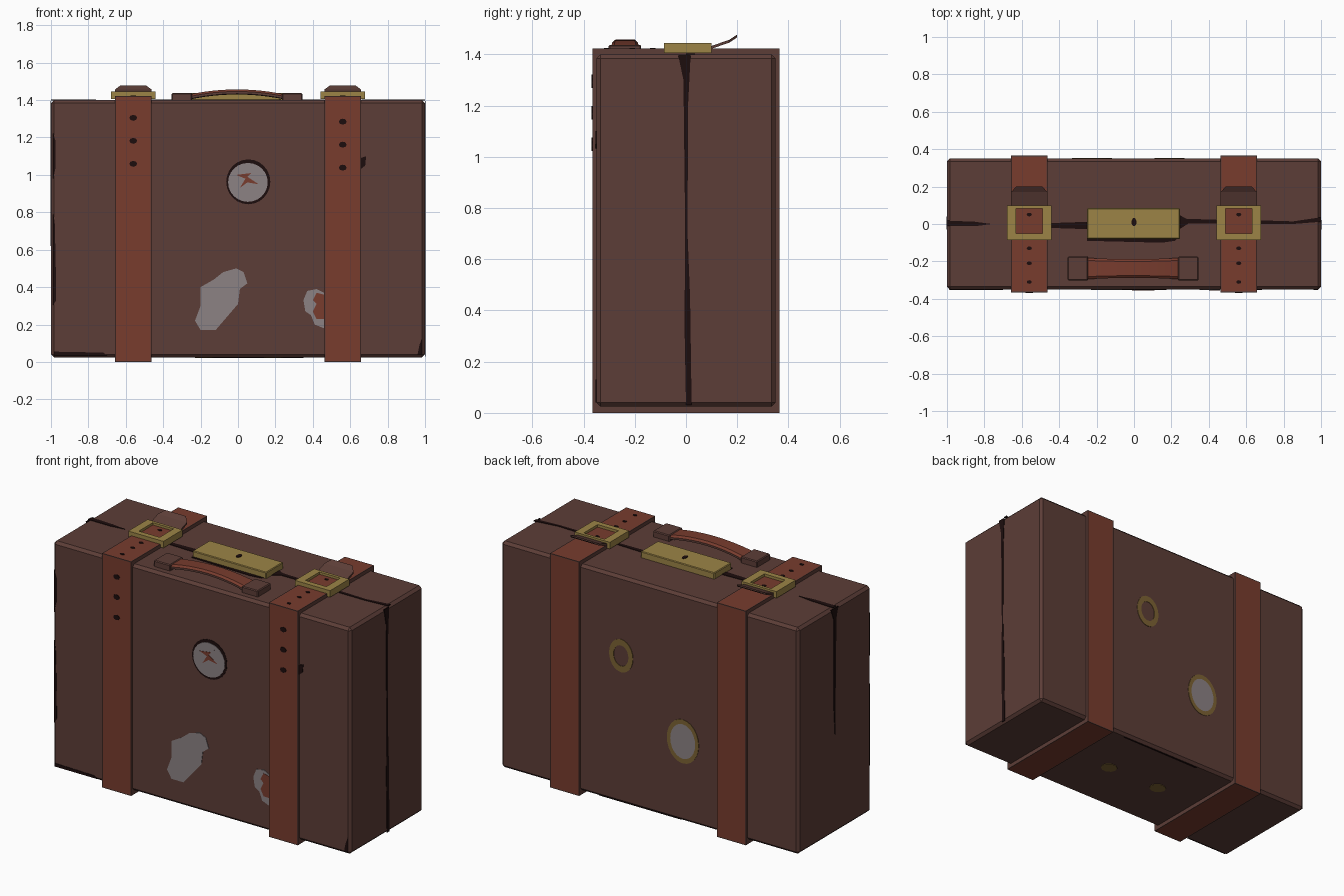
import bpy, bmesh, math
from mathutils import Vector

if "Cube" in bpy.data.objects:
    bpy.data.objects.remove(bpy.data.objects["Cube"])

def material(name, rgb):
    m = bpy.data.materials.new(name)
    m.diffuse_color = (*rgb, 1)
    m.use_nodes = True
    m.node_tree.nodes["Principled BSDF"].inputs["Base Color"].default_value = m.diffuse_color
    return m

BROWN = material("brown leather", (0.107, 0.047, 0.038))
RED = material("red leather", (0.188, 0.045, 0.027))
BRASS = material("brass", (0.332, 0.231, 0.061))
DULL = material("dull brass", (0.205, 0.125, 0.034))
GREY = material("grey paper", (0.262, 0.223, 0.231))
DARK = material("dark wear", (0.012, 0.004, 0.004))

def finish(name, bm, *mats):
    bmesh.ops.recalc_face_normals(bm, faces=bm.faces)
    me = bpy.data.meshes.new(name)
    bm.to_mesh(me)
    bm.free()
    for m in mats:
        me.materials.append(m)
    ob = bpy.data.objects.new(name, me)
    bpy.context.collection.objects.link(ob)
    return ob

def box(name, x, y, z, mat, bevel=0.0):
    bm = bmesh.new()
    bmesh.ops.create_cube(bm, size=1)
    for v in bm.verts:
        v.co = [(a + b) / 2 + c * (b - a) for (a, b), c in zip((x, y, z), v.co)]
    if bevel:
        bmesh.ops.bevel(bm, geom=bm.edges[:], offset=bevel, segments=1, affect='EDGES', profile=0.5)
    return finish(name, bm, mat)

def tube(bm, outer, inner, shift):
    """Solid frame between two closed loops, thickened by shift."""
    n = len(outer)
    rows = [[bm.verts.new(Vector(p) + o) for p in loop]
            for loop, o in ((outer, Vector()), (outer, shift), (inner, shift), (inner, Vector()))]
    for r in range(4):
        a, b = rows[r], rows[(r + 1) % 4]
        for i in range(n):
            bm.faces.new((a[i], a[(i + 1) % n], b[(i + 1) % n], b[i]))

# Surface planes for flat plates: 2D point to 3D, and outward direction
PLANES = {
    "front": (lambda u, v: (u, -0.35, v), Vector((0, -1, 0))),
    "back": (lambda u, v: (u, 0.35, v), Vector((0, 1, 0))),
    "top": (lambda u, v: (u, v, 1.40), Vector((0, 0, 1))),
    "bottom": (lambda u, v: (u, v, 0.025), Vector((0, 0, -1))),
    "right": (lambda u, v: (1, u, v), Vector((1, 0, 0))),
    "left": (lambda u, v: (-1, u, v), Vector((-1, 0, 0))),
}

def plate(name, plane, pts, mat, lift=0.0, thick=0.003):
    to3d, n = PLANES[plane]
    bm = bmesh.new()
    low = [bm.verts.new(Vector(to3d(*p)) + n * (lift - 0.001)) for p in pts]
    high = [bm.verts.new(Vector(to3d(*p)) + n * (lift + thick)) for p in pts]
    bm.faces.new(low)
    bm.faces.new(high)
    k = len(pts)
    for i in range(k):
        bm.faces.new((low[i], low[(i + 1) % k], high[(i + 1) % k], high[i]))
    return finish(name, bm, mat)

def oval(cx, cy, rx, ry, n=24):
    return [(cx + rx * math.cos(math.tau * i / n), cy + ry * math.sin(math.tau * i / n)) for i in range(n)]

def rect(x0, x1, y0, y1):
    return [(x0, y0), (x1, y0), (x1, y1), (x0, y1)]

def px(*pts):
    """Front outline given in hundredths."""
    return [(a / 100, b / 100) for a, b in pts]

# Case body
box("case_body", (-1, 1), (-0.35, 0.35), (0.025, 1.40), BROWN, 0.016)

for side, s in (("left", -1), ("right", 1)):
    cx = 0.56 * s
    # Strap around the case, red faces with brown border
    bm = bmesh.new()
    o = [(cx - 0.0975, y, z) for y, z in rect(-0.365, 0.365, 0.0, 1.422)]
    i = [(cx - 0.0975, y, z) for y, z in rect(-0.34, 0.34, 0.035, 1.39)]
    tube(bm, o, i, Vector((0.195, 0, 0)))
    bm.normal_update()
    outer = [f for f in bm.faces if abs(f.normal.x) < 0.5
             and (abs(f.calc_center_median().y) > 0.36 or not 0.01 < f.calc_center_median().z < 1.41)]
    bmesh.ops.inset_individual(bm, faces=outer, thickness=0.008)
    for f in outer:
        f.material_index = 1
    finish(side + "_strap", bm, BROWN, RED)

    # Buckle frame
    bm = bmesh.new()
    o = [(*p, 1.405) for p in rect(cx - 0.118, cx + 0.118, -0.085, 0.10)]
    i = [(*p, 1.405) for p in rect(cx - 0.07, cx + 0.07, -0.052, 0.082)]
    tube(bm, o, i, Vector((0, 0, 0.04)))
    finish(side + "_buckle", bm, BRASS)

    # Loose strap end curling up behind the buckle
    bm = bmesh.new()
    path = [(-0.07, 1.418, 0.09), (0.095, 1.42, 0.0975), (0.135, 1.434, 0.0975),
            (0.17, 1.446, 0.0975), (0.2, 1.466, 0.07)]
    rows = [[bm.verts.new((cx + a * w, y, z + t)) for a, t in ((-1, 0), (1, 0), (1, 0.011), (-1, 0.011))]
            for y, z, w in path]
    for a, b in zip(rows, rows[1:]):
        for k in range(4):
            f = bm.faces.new((a[k], a[(k + 1) % 4], b[(k + 1) % 4], b[k]))
            f.material_index = 1 if a is rows[0] else 0
    bm.faces.new(rows[0])
    bm.faces.new(rows[-1])
    finish(side + "_strap_end", bm, BROWN, RED)

    # Strap holes on the front and top
    for k in range(3):
        z = (1.305 if s < 0 else 1.285) - 0.123 * k
        plate(f"{side}_front_hole_{k}", "front", oval(cx, z, 0.021, 0.016, 8), DARK, 0.015)
    for k, (y, lift) in enumerate(((-0.31, 0.022), (-0.21, 0.022), (-0.13, 0.022), (0.05, 0.03))):
        plate(f"{side}_top_hole_{k}", "top", oval(cx, y, 0.014, 0.01, 8), DARK, lift)

# Handle mounts
for side, x in (("left", (-0.355, -0.245)), ("right", (0.235, 0.345))):
    box(side + "_handle_mount", x, (-0.302, -0.175), (1.395, 1.437), BROWN, 0.005)

# Arched grip, red on top
bm = bmesh.new()
section = [(-0.05, 0.004), (-0.05, 0.016), (-0.038, 0.027), (0.038, 0.027), (0.05, 0.016), (0.05, 0.004),
           (0.038, 0.0), (-0.038, 0.0)]
rows = []
for i in range(13):
    t = i / 6 - 1
    rise, w = 1.402 + 0.028 * (1 - t * t), 1.0 + 0.15 * t * t
    rows.append([bm.verts.new((-0.005 + 0.26 * t, -0.238 + y * w, rise + z)) for y, z in section])
for a, b in zip(rows, rows[1:]):
    for k in range(8):
        f = bm.faces.new((a[k], a[(k + 1) % 8], b[(k + 1) % 8], b[k]))
        f.material_index = 1 if k in (1, 2, 3) else 0
bm.faces.new(rows[0])
bm.faces.new(rows[-1])
finish("handle_grip", bm, BROWN, RED)

# Lock plate with keyhole
box("lock_plate", (-0.25, 0.245), (-0.08, 0.085), (1.395, 1.438), BRASS, 0.004)
plate("keyhole", "top", oval(0, 0.01, 0.014, 0.022, 10), DARK, 0.038)
plate("lock_shadow_line", "top", [(-0.25, -0.09), (0.15, -0.1), (0.22, -0.09), (0.24, -0.07), (-0.25, -0.07)], DARK)

# Opening seam on the top and ends
plate("top_seam_left", "top", [(-1, -0.012), (-0.85, -0.012), (-0.76, 0.0), (-0.85, 0.012), (-1, 0.018)], DARK)
plate("top_seam_mid_left", "top", [(-0.47, -0.02), (-0.24, -0.028), (-0.24, 0.012), (-0.47, 0.004)], DARK)
plate("top_seam_right", "top", [(0.24, -0.03), (0.29, 0.002), (0.46, 0.004), (0.46, 0.022), (0.28, 0.028), (0.24, 0.05)], DARK)
plate("top_seam_far_right", "top", [(0.66, 0.0), (0.85, 0.0), (1, 0.012), (1, 0.036), (0.85, 0.014), (0.66, 0.02)], DARK)
plate("right_seam", "right", [(0.0, 0.03), (0.022, 0.03), (0.016, 0.45), (0.006, 0.7), (0.008, 1.2), (0.018, 1.395),
                              (-0.03, 1.395), (-0.01, 1.3), (-0.003, 0.7), (-0.006, 0.35)], DARK)
plate("left_seam", "left", [(0.0, 0.62), (0.012, 0.8), (0.014, 1.33), (0.04, 1.395), (-0.03, 1.395), (-0.012, 1.33)], DARK)

# Front labels
plate("round_label_edge", "front", oval(0.055, 0.963, 0.118, 0.12), DARK, 0, 0.002)
plate("round_label", "front", oval(0.053, 0.96, 0.106, 0.104), GREY, 0, 0.004)
plate("round_label_scratch", "front", px((-1, 100), (7, 101), (10, 104), (5, 99), (11, 95), (5, 96), (1, 93), (4, 98)), RED, 0, 0.006)
plate("torn_label", "front", px((-1, 50), (3, 48), (5, 42), (1, 39), (0, 31), (-6, 24), (-12, 17), (-20, 17), (-23, 22),
                                (-20, 30), (-20, 40), (-13, 44), (-8, 48)), GREY)
plate("torn_scrap", "front", px((35, 33), (37, 38), (42, 39), (46, 37), (46, 18), (41, 20), (39, 25), (36, 27)), GREY)
plate("torn_scrap_patch", "front", px((42, 37), (46, 36), (46, 23), (42, 23), (40, 27), (42, 31), (40, 33)), RED, 0, 0.005)

# Worn edges on the front
plate("left_edge_wear_high", "front", px((-99, 97), (-97.5, 104), (-97.5, 118), (-99, 123)), DARK)
plate("left_edge_wear_low", "front", px((-99, 30), (-97.2, 33), (-97.5, 55), (-98, 75), (-99, 80)), DARK)
plate("bottom_edge_wear", "front", px((-98.5, 3.5), (-70, 3.5), (-72, 5), (-98.5, 5.5)), DARK)
plate("corner_wear", "front", px((98.5, 4), (98.5, 13), (97, 9), (96, 4)), DARK)
plate("strap_wear", "front", px((65.5, 103), (68, 105), (68.5, 110), (65.5, 109)), DARK)
plate("bottom_seam_wear", "bottom", [(-0.2, 0.32), (0.35, 0.325), (0.35, 0.334), (-0.2, 0.334)], DARK)

# Back labels
def ring_label(name, cx, cz, rx, rz, wx, wz):
    bm = bmesh.new()
    tube(bm, [(x, 0.349, z) for x, z in oval(cx, cz, rx, rz)],
         [(x, 0.349, z) for x, z in oval(cx, cz, wx, wz)], Vector((0, 0.004, 0)))
    finish(name, bm, DULL)

ring_label("ring_mark", 0.19, 0.92, 0.08, 0.10, 0.05, 0.063)
ring_label("back_label_rim", -0.225, 0.51, 0.107, 0.133, 0.084, 0.105)
plate("back_label", "back", oval(-0.225, 0.51, 0.085, 0.106), GREY, 0, 0.003)

# Marks on the base
for k, x in enumerate((0.19, -0.18)):
    plate(f"base_mark_{k}", "bottom", oval(x, 0.0, 0.05, 0.045, 10), DULL)
